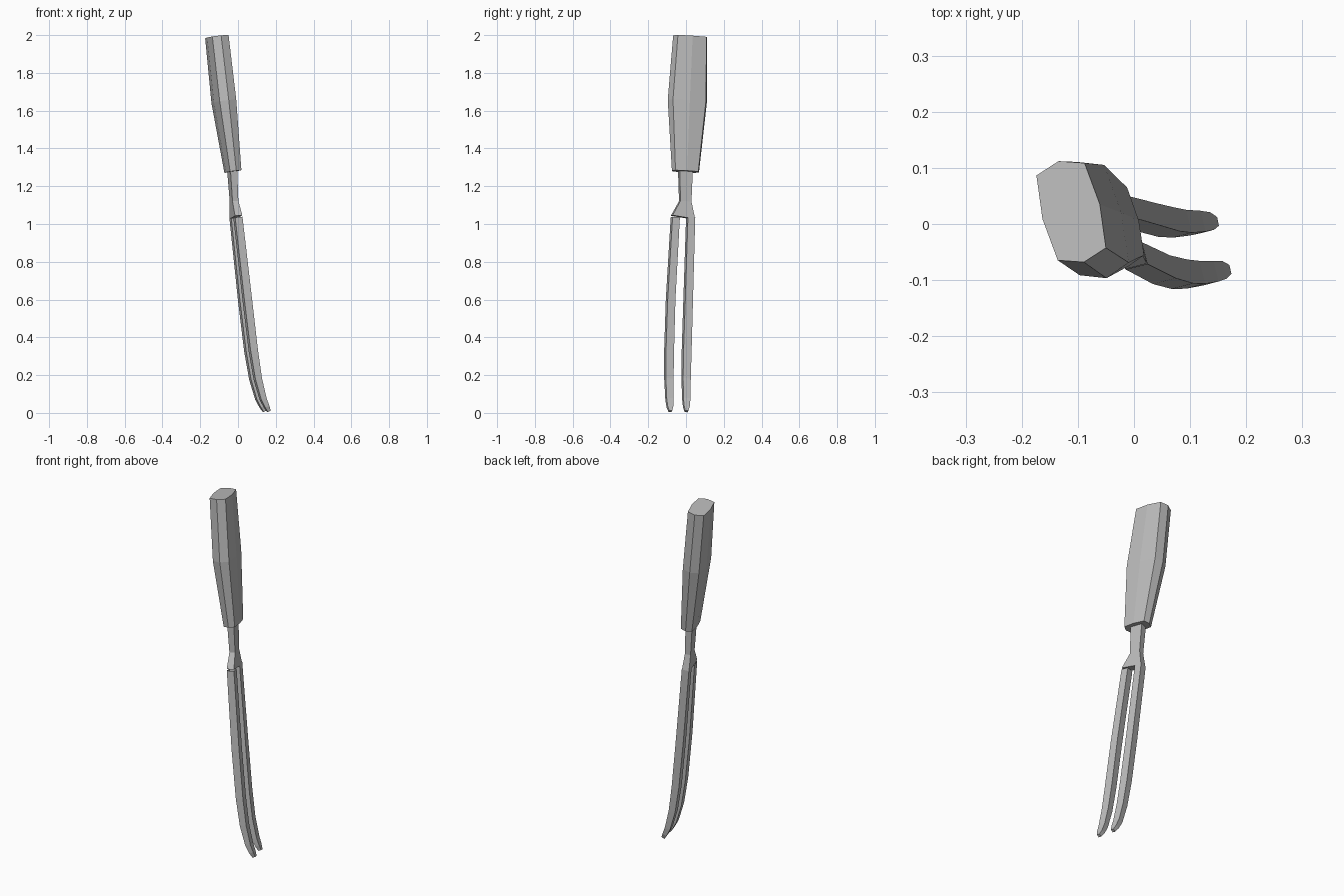
import bpy, bmesh
from mathutils import Vector

cube = bpy.data.objects.get("Cube")
if cube:
    bpy.data.objects.remove(cube, do_unlink=True)

steel = bpy.data.materials.new("grey steel")
steel.use_nodes = True
GREY = (0.5, 0.5, 0.5, 1)
steel.diffuse_color = GREY
steel.node_tree.nodes["Principled BSDF"].inputs["Base Color"].default_value = GREY

# The whole fork is turned slightly: WIDE runs across the two prongs
WIDE = Vector((-0.25, 0.968, 0)).normalized()


def rectangle(w, t):
    return [(w, t), (-w, t), (-w, -t), (w, -t)]


def octagon(w, t):
    # Broad faces bulge slightly, narrow sides come to a ridge
    cw, ct = w * 0.84, t * 0.84
    return [(cw, -ct), (w, 0), (cw, ct), (0, t),
            (-cw, ct), (-w, 0), (-cw, -ct), (0, -t)]


def loft(name, path, shape, side=0, cap_start=True):
    """Skin sections (x, y, z, half width, half thickness, offset) square to the path."""
    centres = [Vector(p[:3]) + WIDE * side * (p[5] if len(p) > 5 else 0) for p in path]
    bm = bmesh.new()
    rings = []
    for i, c in enumerate(centres):
        along = (centres[min(i + 1, len(path) - 1)] - centres[max(i - 1, 0)]).normalized()
        across = (WIDE - along * WIDE.dot(along)).normalized()
        thick = across.cross(along)
        rings.append([bm.verts.new(c + across * u + thick * v)
                      for u, v in shape(path[i][3], path[i][4])])
    for a, b in zip(rings, rings[1:]):
        for k in range(len(a)):
            n = (k + 1) % len(a)
            bm.faces.new((a[k], a[n], b[n], b[k]))
    if cap_start:
        bm.faces.new(rings[0])
    bm.faces.new(rings[-1])
    bmesh.ops.recalc_face_normals(bm, faces=bm.faces)
    mesh = bpy.data.meshes.new(name)
    bm.to_mesh(mesh)
    bm.free()
    mesh.materials.append(steel)
    obj = bpy.data.objects.new(name, mesh)
    bpy.context.collection.objects.link(obj)


# Faceted grip, widest at its middle
loft("handle", [(-0.112, 0.022, 1.992, 0.093, 0.053),
                (-0.075, 0.007, 1.65, 0.107, 0.054),
                (-0.027, -0.003, 1.278, 0.074, 0.037)], octagon)

# Shank that flares into the shoulders
loft("neck", [(-0.033, -0.003, 1.32, 0.037, 0.019),
              (-0.021, -0.004, 1.12, 0.030, 0.016),
              (-0.011, -0.016, 1.035, 0.062, 0.020)], rectangle)

# Two prongs curving forward to blunt points
prong = [(-0.011, -0.016, 1.035, 0.020, 0.020, 0.042),
         (0.037, -0.035, 0.60, 0.021, 0.021, 0.048),
         (0.069, -0.043, 0.33, 0.022, 0.020, 0.048),
         (0.093, -0.045, 0.18, 0.021, 0.018, 0.047),
         (0.121, -0.043, 0.075, 0.019, 0.015, 0.046),
         (0.140, -0.041, 0.033, 0.016, 0.012, 0.045),
         (0.153, -0.040, 0.008, 0.008, 0.009, 0.044)]
for name, side in (("front_prong", -1), ("back_prong", 1)):
    loft(name, prong, rectangle, side, cap_start=False)
